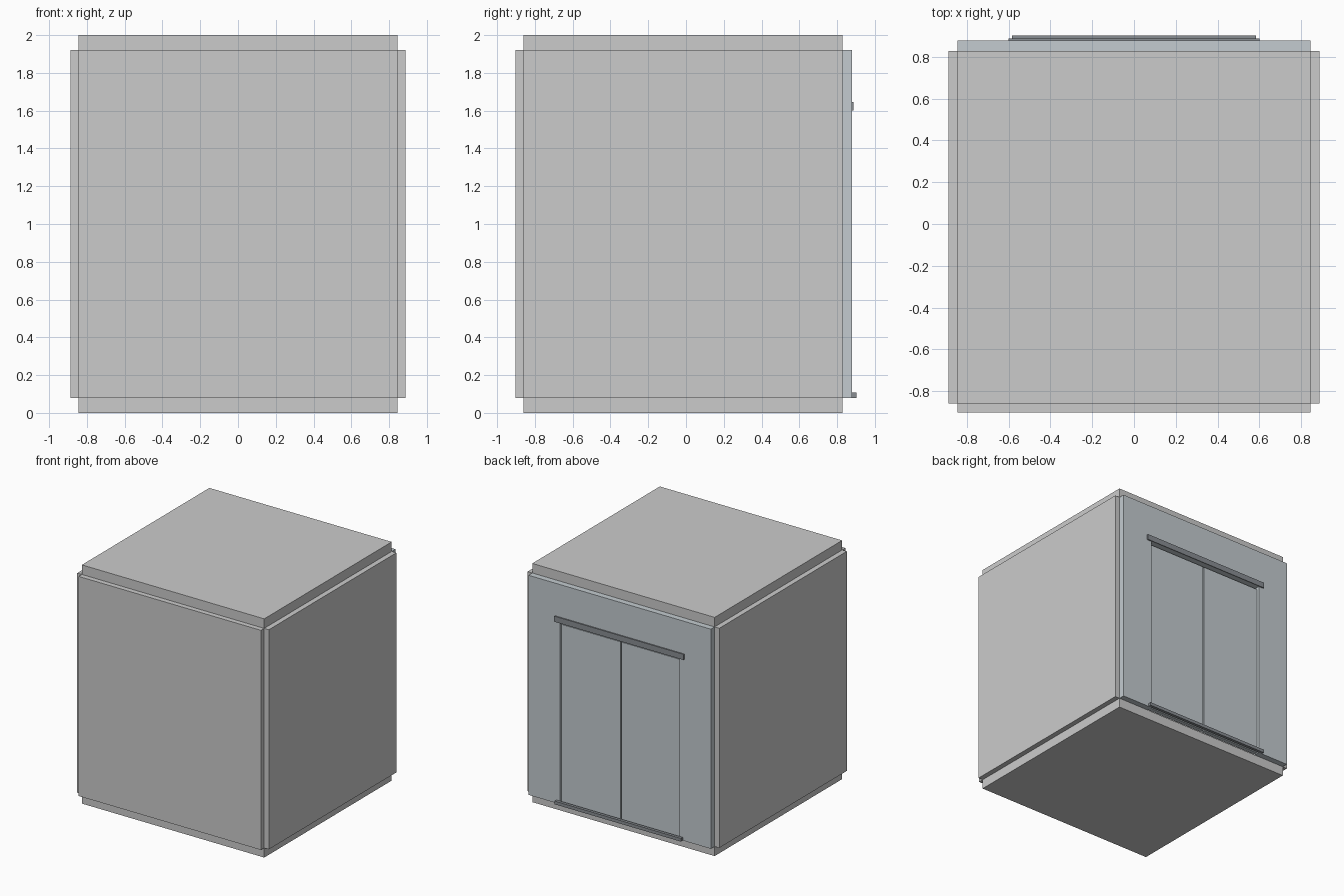
import bpy, bmesh

if "Cube" in bpy.data.objects:
    bpy.data.objects.remove(bpy.data.objects["Cube"])


def material(name, rgb):
    m = bpy.data.materials.new(name)
    m.diffuse_color = (*rgb, 1)
    m.use_nodes = True
    m.node_tree.nodes["Principled BSDF"].inputs["Base Color"].default_value = m.diffuse_color
    return m


def finish(name, bm, mat):
    bmesh.ops.recalc_face_normals(bm, faces=bm.faces)
    me = bpy.data.meshes.new(name)
    bm.to_mesh(me)
    bm.free()
    ob = bpy.data.objects.new(name, me)
    bpy.context.collection.objects.link(ob)
    if mat:
        me.materials.append(mat)
    return ob


def box(name, x, y, z, mat=None):
    """Box from (min, max) ranges on each axis."""
    bm = bmesh.new()
    bmesh.ops.create_cube(bm, size=1)
    for v in bm.verts:
        v.co = [r[0] if c < 0 else r[1] for c, r in zip(v.co, (x, y, z))]
    return finish(name, bm, mat)


steel = material("steel", (0.55, 0.60, 0.63))
dark_steel = material("dark_steel", (0.25, 0.27, 0.29))

W, Y0, Y1 = 0.845, -0.86, 0.828      # cabin half width, front and back of floor
Z0, Z1 = 0.08, 1.92                  # wall bottom and top

# floor and roof slabs
box("floor", (-W, W), (Y0, Y1), (0, Z0))
box("roof", (-W, W), (Y0, Y1), (Z1, 2.0))

# plain walls, set outside the slabs
box("front_wall", (-W, W), (-0.903, Y0), (Z0, Z1))
box("right_wall", (W, 0.888), (Y0, Y1), (Z0, Z1))
box("left_wall", (-0.888, -W), (Y0, Y1), (Z0, Z1))

# back wall: extruded arch profile around the doorway
D, top, YB = 0.555, 1.60, 0.878
profile = [(-W, Z0), (-W, Z1), (W, Z1), (W, Z0), (D, Z0), (D, top), (-D, top), (-D, Z0)]
bm = bmesh.new()
face = bm.faces.new([bm.verts.new((x, Y1, z)) for x, z in profile])
ext = bmesh.ops.extrude_face_region(bm, geom=[face])
bmesh.ops.translate(bm, vec=(0, YB - Y1, 0),
                    verts=[g for g in ext["geom"] if isinstance(g, bmesh.types.BMVert)])
finish("door_wall", bm, steel)

# pair of sliding doors, slightly recessed
for side, s in (("right", 1), ("left", -1)):
    xs = sorted((s * 0.005, s * 0.55))
    box(side + "_door", xs, (0.825, 0.86), (Z0 + 0.005, 1.58), steel)

# door header track and sill
box("door_header", (-0.60, 0.60), (YB, 0.888), (1.60, 1.647), dark_steel)
box("door_sill", (-0.585, 0.585), (YB, 0.903), (Z0, 0.107), dark_steel)
